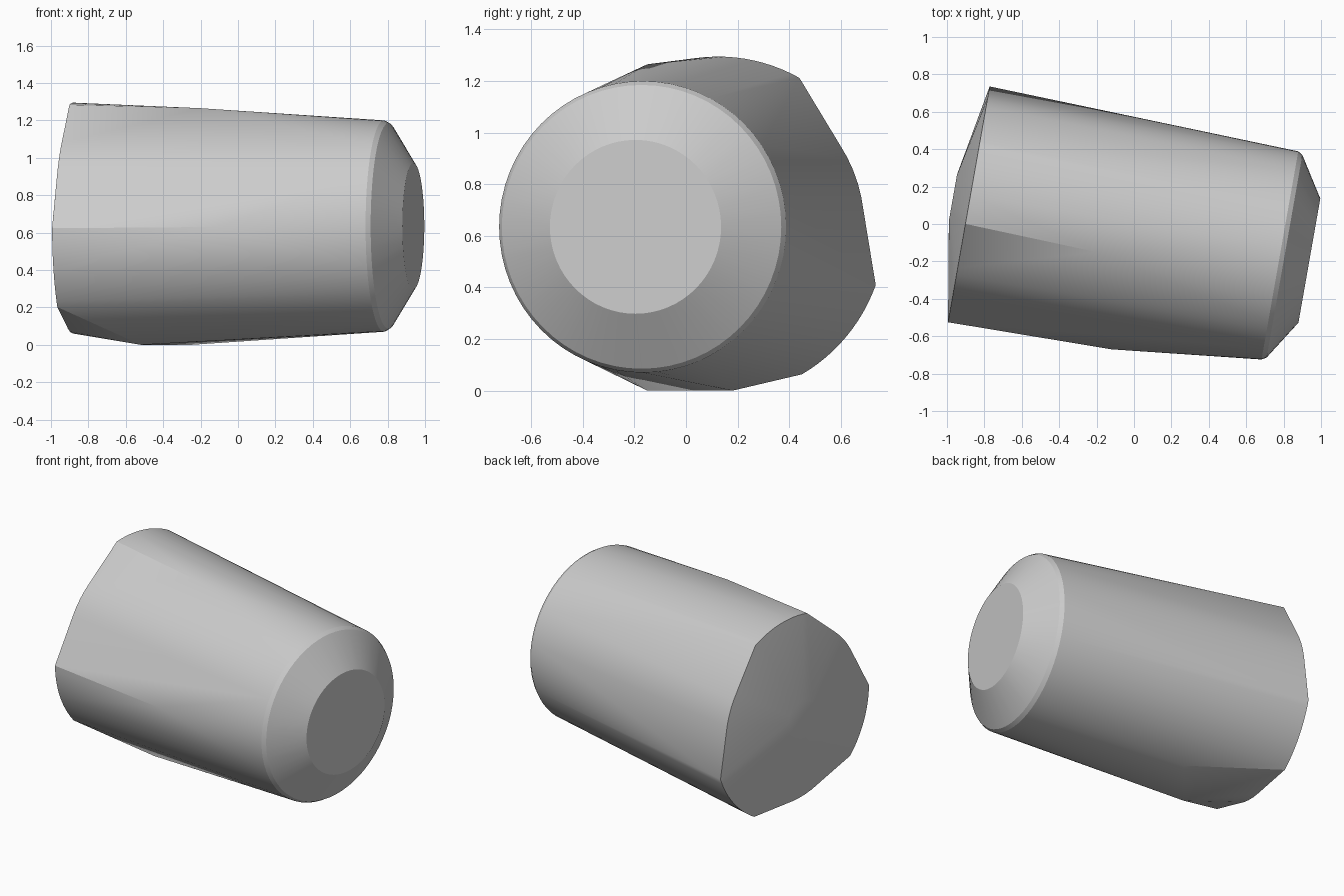
import bpy, bmesh
from math import sin, cos, radians
from mathutils import Vector

cube = bpy.data.objects.get("Cube")
if cube:
    bpy.data.objects.remove(cube, do_unlink=True)

# Tilted axis of the body, with its origin at the shoulder
TILT = radians(10)
AXIS = Vector((cos(TILT), -sin(TILT), 0))
SIDE = Vector((sin(TILT), cos(TILT), 0))
UP = Vector((0, 0, 1))
SHOULDER = Vector((0.78, -0.168, 0.635))
REAR = -1.685


def on_body(along, radius, degrees):
    a = radians(degrees)
    return SHOULDER + AXIS * along + SIDE * (radius * cos(a)) + UP * (radius * sin(a))


def ring(along, radius, start=0, sweep=360, steps=64):
    return [on_body(along, radius, start + sweep * i / steps) for i in range(steps + 1)]


points = []
# Front disc, rounded shoulder, rear rim and rear boss
for along, radius in ((0.16, 0.337), (0.025, 0.55), (0, 0.565), (REAR, 0.575), (REAR - 0.09, 0.127)):
    points += ring(along, radius)[:-1]

# Three raised lobes round the rear rim
for start in (61, 181, 300):
    points += ring(REAR, 0.66, start, 40, 12)

# Lobe tips that run forward along the body
points += [Vector(p) for p in ((-0.12, -0.67, 0.63), (-0.2, -0.15, 1.265),
                               (-0.25, 0.18, 0), (-0.52, -0.15, 0))]

# Skin stretched over all the sections
bm = bmesh.new()
for p in points:
    bm.verts.new(p)
bmesh.ops.convex_hull(bm, input=bm.verts)
bmesh.ops.delete(bm, geom=[v for v in bm.verts if not v.link_faces], context="VERTS")
bmesh.ops.dissolve_limit(bm, angle_limit=radians(0.5), verts=bm.verts, edges=bm.edges)
bmesh.ops.recalc_face_normals(bm, faces=bm.faces)
mesh = bpy.data.meshes.new("tapered_body")
bm.to_mesh(mesh)
bm.free()

body = bpy.data.objects.new("tapered_body", mesh)
bpy.context.collection.objects.link(body)

# Plain grey
grey = bpy.data.materials.new("plain_grey")
grey.use_nodes = True
colour = (0.6, 0.6, 0.6, 1)
grey.diffuse_color = colour
grey.node_tree.nodes["Principled BSDF"].inputs["Base Color"].default_value = colour
mesh.materials.append(grey)

bpy.ops.object.select_all(action="DESELECT")
body.select_set(True)
bpy.context.view_layer.objects.active = body
bpy.ops.object.shade_smooth_by_angle(angle=radians(20))
